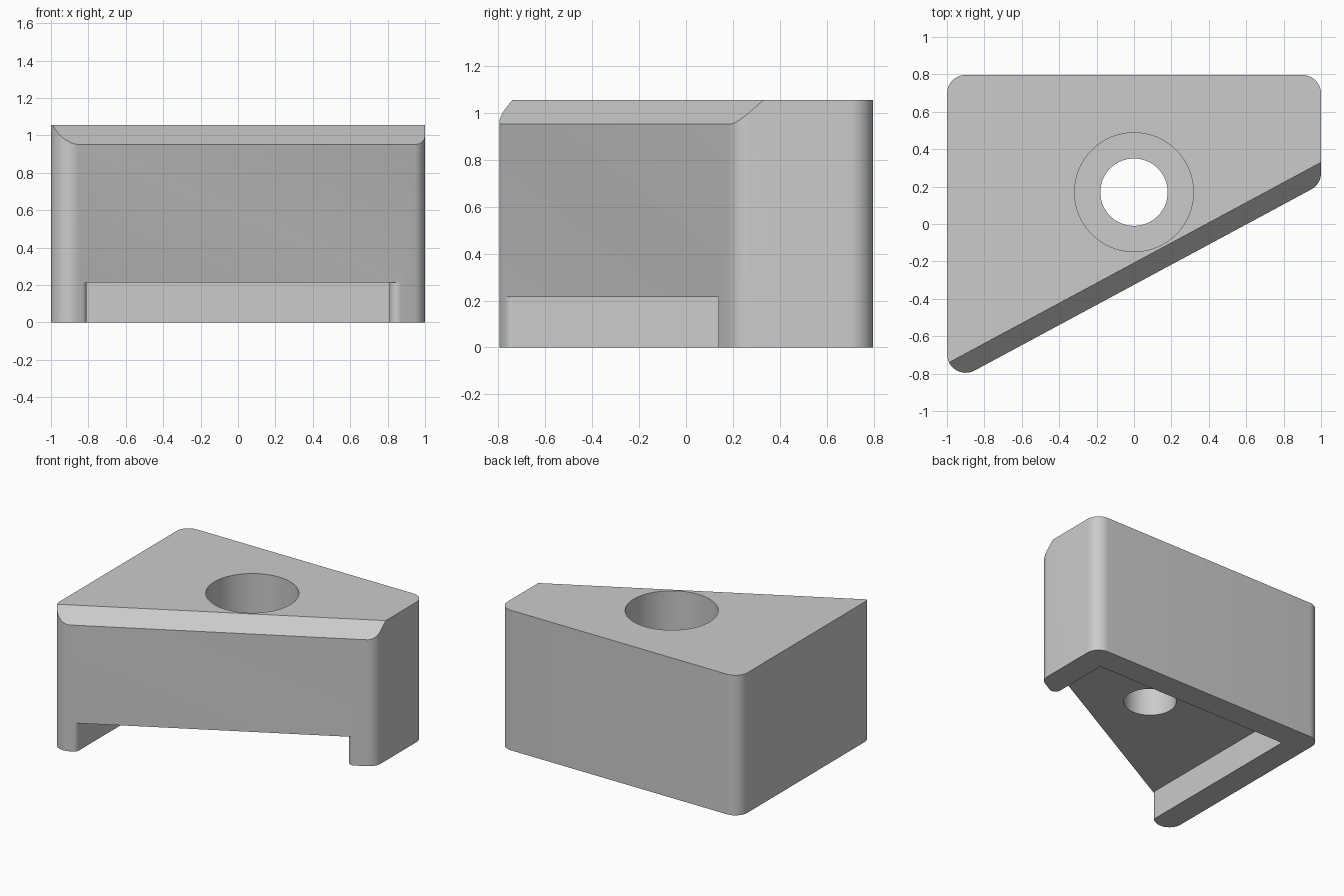
import bpy, bmesh, math
from mathutils import Vector

default = bpy.data.objects.get("Cube")
if default:
    bpy.data.objects.remove(default, do_unlink=True)

HEIGHT, BACK, SLOPE = 1.055, 0.797, 0.538
POCKET_X, POCKET_BACK, POCKET_TOP = 0.81, 0.607, 0.215
HOLE = Vector((0, 0.17))
OUTWARD = Vector((SLOPE, -1)).normalized()

grey = bpy.data.materials.new("light grey")
grey.use_nodes = True
grey.diffuse_color = (0.6, 0.6, 0.6, 1)
grey.node_tree.nodes["Principled BSDF"].inputs["Base Color"].default_value = grey.diffuse_color


def slant(x):
    """Point on the slanted front edge."""
    return Vector((x, SLOPE * x - 0.325))


def fillet(before, corner, after, radius, steps=12):
    """Arc that rounds one corner of an outline."""
    a, b = (before - corner).normalized(), (after - corner).normalized()
    half = a.angle(b) / 2
    centre = corner + (a + b).normalized() * radius / math.sin(half)
    start = corner + a * radius / math.tan(half) - centre
    end = corner + b * radius / math.tan(half) - centre
    turn = math.pi - 2 * half
    return [centre + (start * math.sin(turn * (1 - i / steps))
                      + end * math.sin(turn * i / steps)) / math.sin(turn)
            for i in range(steps + 1)]


def prism(name, outline, bottom, top, chamfer=False):
    """Extrude an outline upward, optionally slicing off the front top edge."""
    bm = bmesh.new()
    base = bm.faces.new([bm.verts.new((p.x, p.y, bottom)) for p in outline])
    made = bmesh.ops.extrude_face_region(bm, geom=[base])["geom"]
    bmesh.ops.translate(bm, vec=(0, 0, top - bottom),
                        verts=[g for g in made if isinstance(g, bmesh.types.BMVert)])
    if chamfer:
        cut = bmesh.ops.bisect_plane(
            bm, geom=bm.verts[:] + bm.edges[:] + bm.faces[:],
            plane_co=(0, -0.208, top), plane_no=(OUTWARD.x, OUTWARD.y, 1),
            clear_outer=True)["geom_cut"]
        bmesh.ops.holes_fill(bm, edges=[e for e in bm.edges if e.is_boundary], sides=0)
    bmesh.ops.recalc_face_normals(bm, faces=bm.faces[:])
    mesh = bpy.data.meshes.new(name)
    bm.to_mesh(mesh)
    bm.free()
    mesh.materials.append(grey)
    obj = bpy.data.objects.new(name, mesh)
    bpy.context.collection.objects.link(obj)
    return obj


def circle(radius, steps=64):
    return [HOLE + radius * Vector((math.cos(i * math.tau / steps), math.sin(i * math.tau / steps)))
            for i in range(steps)]


# Wedge block with four rounded upright corners
corners = [Vector((-1, BACK)), slant(-1), slant(1), Vector((1, BACK))]
outline = []
for i, corner in enumerate(corners):
    outline += fillet(corners[i - 1], corner, corners[(i + 1) % 4], 0.1)
block = prism("wedge_block", outline, 0, HEIGHT, chamfer=True)

# Underside pocket, open at the front with softened mouth edges
back_left, back_right = Vector((-POCKET_X, POCKET_BACK)), Vector((POCKET_X, POCKET_BACK))
left = fillet(back_left, slant(-POCKET_X), slant(-1), 0.04)
right = fillet(slant(1), slant(POCKET_X), back_right, 0.04)
mouth = [left[-1] + OUTWARD * 0.2, right[0] + OUTWARD * 0.2]
pocket = prism("pocket_cutter", [back_left] + left + mouth + right + [back_right],
               -0.2, POCKET_TOP)

# Stepped bolt hole
counterbore = prism("counterbore_cutter", circle(0.318), 0.6, HEIGHT + 0.2)
bore = prism("bore_cutter", circle(0.18), 0.1, 0.8)

bpy.ops.object.select_all(action="DESELECT")
block.select_set(True)
bpy.context.view_layer.objects.active = block
for cutter in (pocket, counterbore, bore):
    cutter.hide_render = True
    cut = block.modifiers.new(cutter.name, "BOOLEAN")
    cut.operation, cut.solver, cut.object = "DIFFERENCE", "EXACT", cutter
    bpy.ops.object.modifier_apply(modifier=cut.name)
    bpy.data.objects.remove(cutter, do_unlink=True)

bpy.ops.object.shade_smooth_by_angle(angle=math.radians(25))
